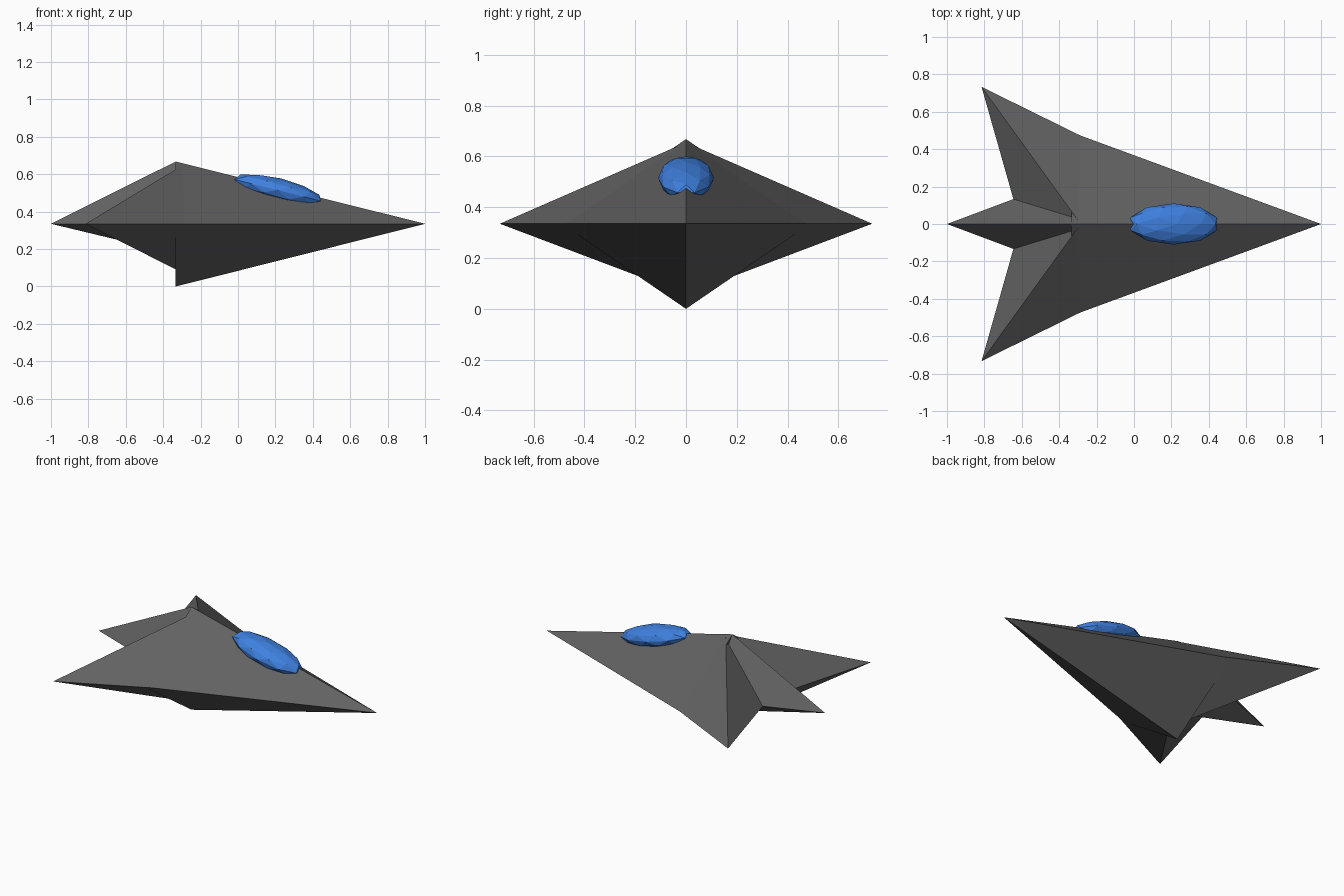
import bpy, bmesh
from math import radians
from mathutils import Matrix

if "Cube" in bpy.data.objects:
    bpy.data.objects.remove(bpy.data.objects["Cube"])

MID = 0.335  # height of the hull's widest line


def material(name, color):
    m = bpy.data.materials.new(name)
    m.diffuse_color = (*color, 1)
    m.use_nodes = True
    m.node_tree.nodes["Principled BSDF"].inputs["Base Color"].default_value = m.diffuse_color
    return m


grey = material("dark_grey", (0.12, 0.12, 0.12))
blue = material("blue_glass", (0.05, 0.22, 0.75))


def finish(name, bm, mat):
    bmesh.ops.recalc_face_normals(bm, faces=bm.faces)
    me = bpy.data.meshes.new(name)
    bm.to_mesh(me)
    bm.free()
    me.materials.append(mat)
    ob = bpy.data.objects.new(name, me)
    bpy.context.collection.objects.link(ob)
    return ob


def spike(name, tip, base):
    """Four-sided pyramid from a tip to a ring of base corners."""
    bm = bmesh.new()
    t = bm.verts.new(tip)
    ring = [bm.verts.new(p) for p in base]
    for a, b in zip(ring, ring[1:] + ring[:1]):
        bm.faces.new((t, a, b))
    bm.faces.new(ring[:3])
    bm.faces.new((ring[2], ring[3], ring[0]))
    return finish(name, bm, grey)


# Main hull: long nose pyramid
BX = -0.333
spike("nose_hull", (1, 0, MID),
      [(BX, 0.49, MID), (BX, 0, 0.668), (BX, -0.49, MID), (BX, 0, 0)])

# Tail spike behind the hull
spike("tail_spike", (-1, 0, MID),
      [(BX, 0.25, MID), (BX, 0, 0.668), (BX, -0.25, MID), (BX, 0, 0.175)])

# Swept wings, mirrored left and right
for side, s in (("left", 1), ("right", -1)):
    spike(side + "_wing", (-0.815, s * 0.733, MID),
          [(-0.23, s * 0.445, MID), (-0.285, 0, 0.655),
           (-0.607, 0, MID), (-0.267, 0, 0.058)])

# Faceted canopy lying along the sloping spine
bm = bmesh.new()
bmesh.ops.create_icosphere(
    bm, subdivisions=2, radius=1,
    matrix=Matrix.Translation((0.212, 0, 0.515))
    @ Matrix.Rotation(radians(14), 4, 'Y')
    @ Matrix.Diagonal((0.25, 0.11, 0.065, 1)))
finish("canopy", bm, blue)
